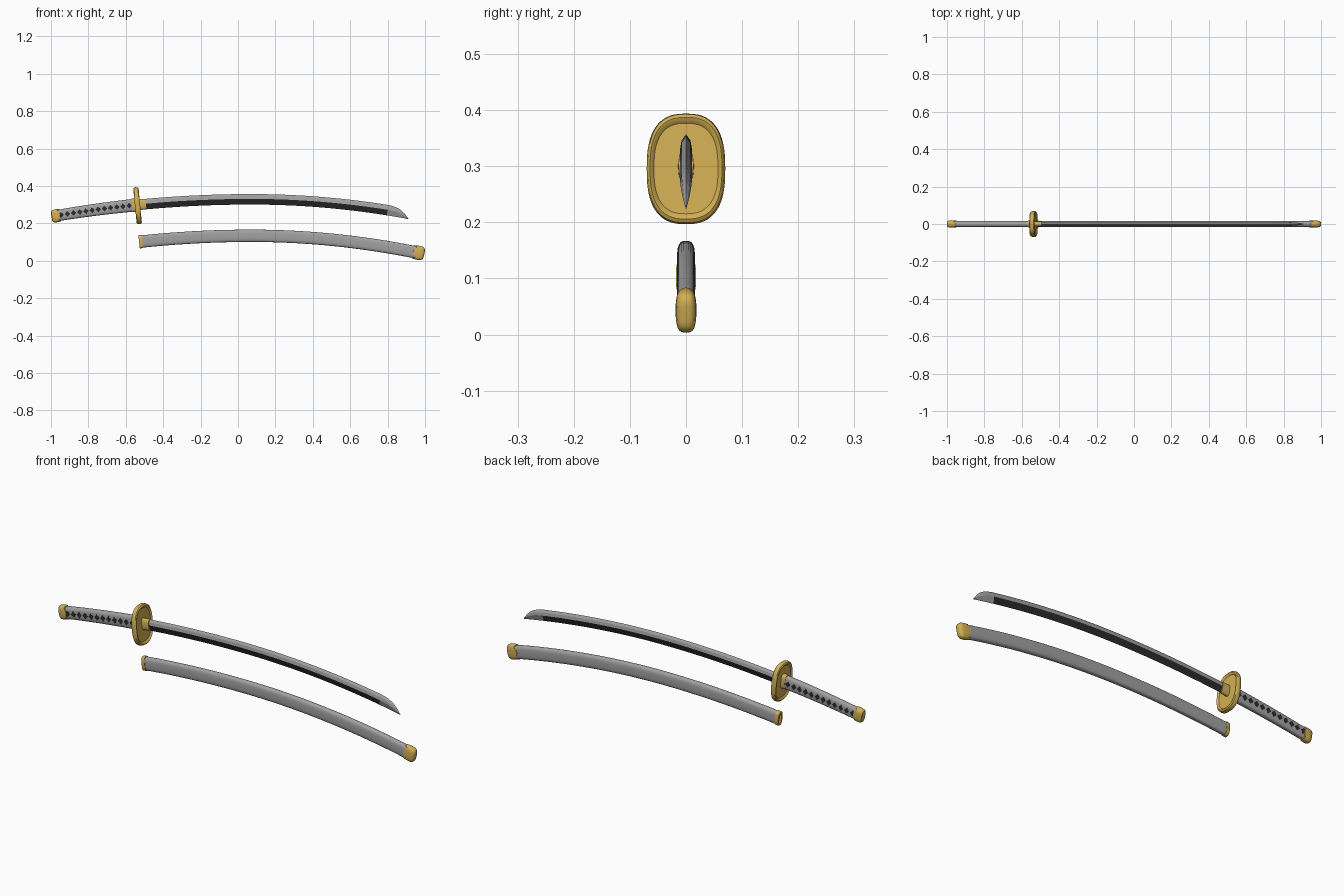
import bpy, bmesh, math
from mathutils import Vector

if "Cube" in bpy.data.objects:
    bpy.data.objects.remove(bpy.data.objects["Cube"])


def material(name, color):
    m = bpy.data.materials.new(name)
    m.diffuse_color = (*color, 1)
    m.use_nodes = True
    m.node_tree.nodes["Principled BSDF"].inputs["Base Color"].default_value = m.diffuse_color
    return m


GREY = material("steel grey", (0.36, 0.36, 0.36))
DARK = material("dark charcoal", (0.025, 0.025, 0.028))
GOLD = material("gold", (0.64, 0.43, 0.085))


# Centre lines: arcs that peak at x = 0.07 and fall faster to the right
def sword(x):
    return 0.329 - (0.081 if x < 0.07 else 0.109) * (x - 0.07) ** 2


def sheath(x):
    return 0.134 - (0.090 if x < 0.07 else 0.114) * (x - 0.07) ** 2


def guard_line(x):
    return sword(x) - 0.004


def place(line, x, y, h):
    """Point at height h across the curved centre line."""
    slope = (line(x + 0.001) - line(x - 0.001)) / 0.002
    n = Vector((-slope, 0, 1)).normalized()
    return Vector((x, y, line(x))) + n * h


def finish(name, bm, mats, angle=35):
    bmesh.ops.recalc_face_normals(bm, faces=bm.faces)
    me = bpy.data.meshes.new(name)
    bm.to_mesh(me)
    bm.free()
    for m in mats:
        me.materials.append(m)
    ob = bpy.data.objects.new(name, me)
    bpy.context.collection.objects.link(ob)
    bpy.ops.object.select_all(action='DESELECT')
    ob.select_set(True)
    bpy.context.view_layer.objects.active = ob
    bpy.ops.object.shade_smooth_by_angle(angle=math.radians(angle))
    return ob


def skin(bm, rings):
    """Bridge rings of equal size and close both ends."""
    vs = [[bm.verts.new(p) for p in r] for r in rings]
    k = len(vs[0])
    for a, b in zip(vs, vs[1:]):
        for i in range(k):
            bm.faces.new((a[i], a[(i + 1) % k], b[(i + 1) % k], b[i]))
    bm.faces.new(vs[0])
    bm.faces.new(vs[-1])


def loft(name, line, stations, mat, n=3.0, sides=36):
    """Stations: x, half height, half width, optional lobe that scallops the rim."""
    rings = []
    for x, hh, hw, *lobe in stations:
        ring = []
        for i in range(sides):
            a = 2 * math.pi * i / sides
            c, s = math.cos(a), math.sin(a)
            y = math.copysign(abs(c) ** (2 / n), c) * hw
            z = math.copysign(abs(s) ** (2 / n), s) * hh
            dx = lobe[0] * math.cos(4 * a) if lobe else 0
            ring.append(place(line, x + dx, y, z))
        rings.append(ring)
    bm = bmesh.new()
    skin(bm, rings)
    return finish(name, bm, [mat])


def span(a, b, count):
    return [a + (b - a) * i / (count - 1) for i in range(count)]


# Blade: ridged section, with the tip sweeping down to the cutting edge
stations = [(x, 0.028, 0.002, 1) for x in span(-0.54, 0.80, 40)]
stations += [(0.83, 0.025, 0.001, 0.95), (0.85, 0.020, -0.002, 0.85),
             (0.87, 0.012, -0.007, 0.7), (0.89, -0.002, -0.014, 0.5),
             (0.905, -0.016, -0.022, 0.25), (0.916, -0.027, -0.0275, 0.03)]
bm = bmesh.new()
skin(bm, [[place(sword, x, y * w, h) for y, h in
           ((0, top), (0.008, top - 0.2 * (top + 0.028)), (0.0105, ridge), (0, -0.028),
            (-0.0105, ridge), (-0.008, top - 0.2 * (top + 0.028)))]
          for x, top, ridge, w in stations])
for f in bm.faces:
    c = f.calc_center_median()
    if c.x < 0.80 and c.z < sword(c.x) - 0.005:
        f.material_index = 1
finish("blade", bm, [GREY, DARK], 8)

# Collar and ferrule on either side of the guard
loft("blade_collar", sword, [(-0.535, 0.029, 0.014), (-0.492, 0.028, 0.013)], GOLD, 2.6)
loft("handle_ferrule", sword, [(-0.566, 0.036, 0.018), (-0.54, 0.037, 0.019)], GOLD)

# Guard: rounded disc with raised rim and recessed faces
loft("guard", guard_line, [
    (-0.544, 0.081, 0.057), (-0.549, 0.086, 0.061), (-0.551, 0.091, 0.064),
    (-0.547, 0.097, 0.068), (-0.537, 0.099, 0.070), (-0.527, 0.097, 0.068),
    (-0.523, 0.091, 0.064), (-0.525, 0.086, 0.061), (-0.530, 0.081, 0.057)], GOLD, 2.6, 64)

# Handle, with dark diamonds showing between the wrapping on both sides
loft("handle", sword, [(x, 0.030 + 0.004 * (x + 0.98) / 0.43, 0.0165)
                       for x in span(-0.98, -0.55, 16)], GREY)
bm = bmesh.new()
for x in span(-0.945, -0.582, 12):
    skin(bm, [[place(sword, x + dx, y, dz) for dx, dz in
               ((-0.014, 0), (0, 0.0155), (0.014, 0), (0, -0.0155))]
              for y in (-0.0173, 0.0173)])
finish("wrap_diamonds", bm, [DARK])

# Pommel cap with scalloped rim
loft("pommel_cap", sword, [
    (-0.955, 0.031, 0.0168, 0.005), (-0.956, 0.034, 0.0195, 0.005), (-0.975, 0.035, 0.020),
    (-0.989, 0.033, 0.019), (-0.995, 0.028, 0.015), (-0.997, 0.018, 0.009)], GOLD)

# Sheath: hollow at the mouth
loft("sheath", sheath, [(-0.40, 0.024, 0.009), (-0.515, 0.024, 0.009), (-0.515, 0.033, 0.016)]
     + [(x, 0.033, 0.016) for x in span(-0.51, 0.96, 44)], GREY)
loft("sheath_lining", sheath, [(-0.40, 0.023, 0.0085), (-0.50, 0.023, 0.0085)], DARK)
loft("sheath_mouth", sheath, [
    (-0.50, 0.024, 0.009), (-0.529, 0.024, 0.009), (-0.529, 0.0345, 0.0172),
    (-0.527, 0.0355, 0.018), (-0.511, 0.0355, 0.018), (-0.511, 0.032, 0.0155)], GOLD)
loft("sheath_end_cap", sheath, [
    (0.943, 0.032, 0.0158, -0.007), (0.944, 0.036, 0.018, -0.007), (0.962, 0.038, 0.0185),
    (0.980, 0.037, 0.018), (0.990, 0.032, 0.016), (0.995, 0.024, 0.011),
    (0.996, 0.015, 0.006)], GOLD)
